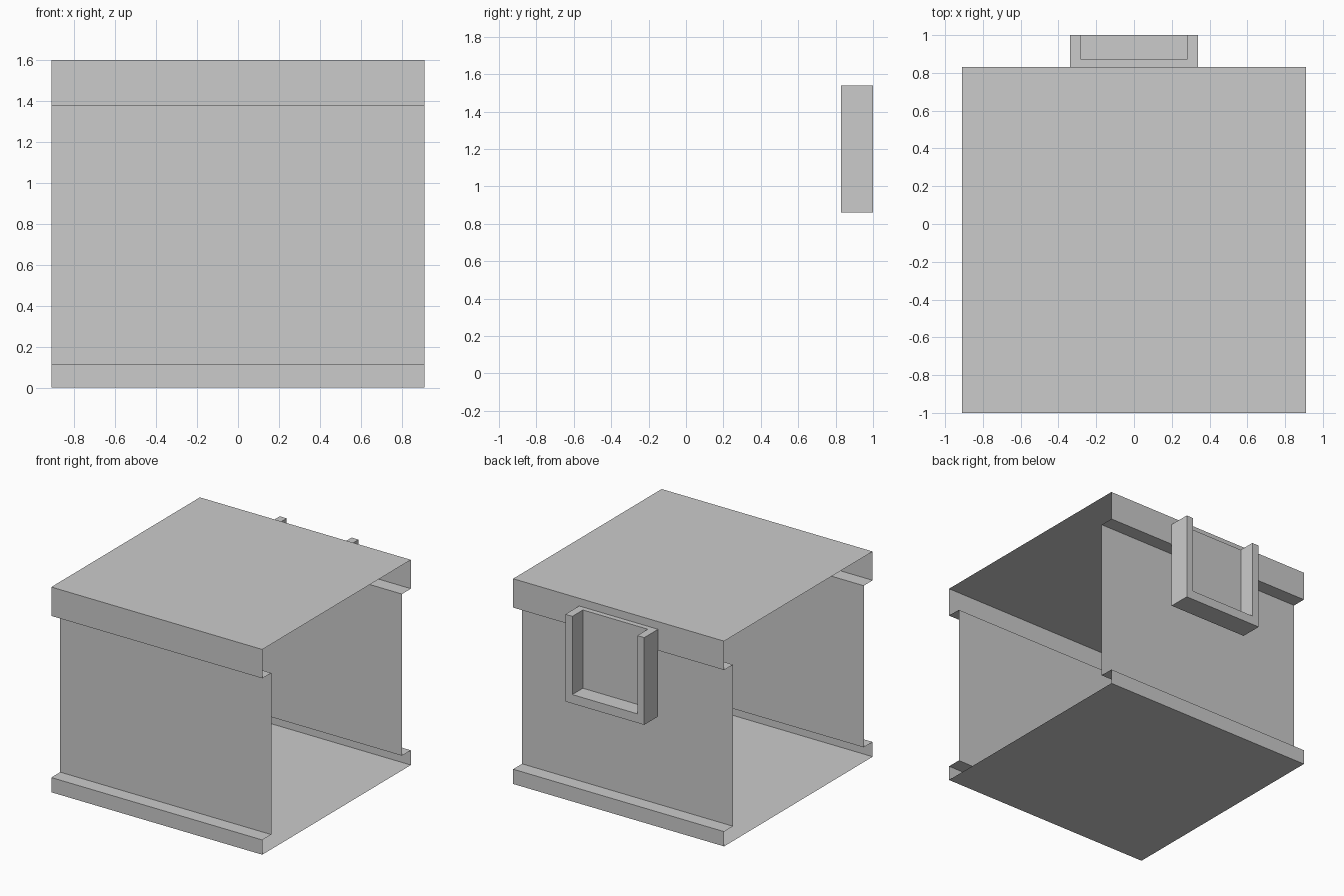
import bpy
import bmesh

if "Cube" in bpy.data.objects:
    bpy.data.objects.remove(bpy.data.objects["Cube"])


def make_object(name, bm):
    mesh = bpy.data.meshes.new(name)
    bm.to_mesh(mesh)
    bm.free()
    obj = bpy.data.objects.new(name, mesh)
    bpy.context.collection.objects.link(obj)
    return obj


def box(name, lo, hi):
    bm = bmesh.new()
    bmesh.ops.create_cube(bm, size=1)
    for v in bm.verts:
        v.co = [(a + b) / 2 + c * (b - a) for a, b, c in zip(lo, hi, v.co)]
    return make_object(name, bm)


# Open-ended shell: thin y-z outline swept along x, walls recessed under lid and base bands
HALF_X, MID_Y, HALF_Y, INSET = 0.91, -0.085, 0.915, 0.11
side = [(HALF_Y, 0), (HALF_Y, 0.115), (HALF_Y - INSET, 0.115),
        (HALF_Y - INSET, 1.375), (HALF_Y, 1.375), (HALF_Y, 1.6)]
outline = side + [(-y, z) for y, z in reversed(side)]

bm = bmesh.new()
left, right = [[bm.verts.new((x, MID_Y + y, z)) for y, z in outline]
               for x in (-HALF_X, HALF_X)]
for i in range(len(outline)):
    j = (i + 1) % len(outline)
    bm.faces.new((left[i], left[j], right[j], right[i]))
bmesh.ops.reverse_faces(bm, faces=bm.faces[:])
bm.normal_update()
# Make the faces point outwards (the top face must look up)
top = max(bm.faces, key=lambda f: f.calc_center_median().z)
if top.normal.z < 0:
    bmesh.ops.reverse_faces(bm, faces=bm.faces[:])
make_object("body_shell", bm)

# U-shaped holder on the back: block with a pocket open at the top and rear
holder = box("back_holder", (-0.34, 0.83, 0.86), (0.34, 1.0, 1.54))
pocket = box("holder_pocket_cutter", (-0.28, 0.87, 0.93), (0.28, 1.1, 1.7))
pocket.hide_render = True
pocket.hide_viewport = True
cut = holder.modifiers.new("pocket", 'BOOLEAN')
cut.operation = 'DIFFERENCE'
cut.solver = 'EXACT'
cut.object = pocket
